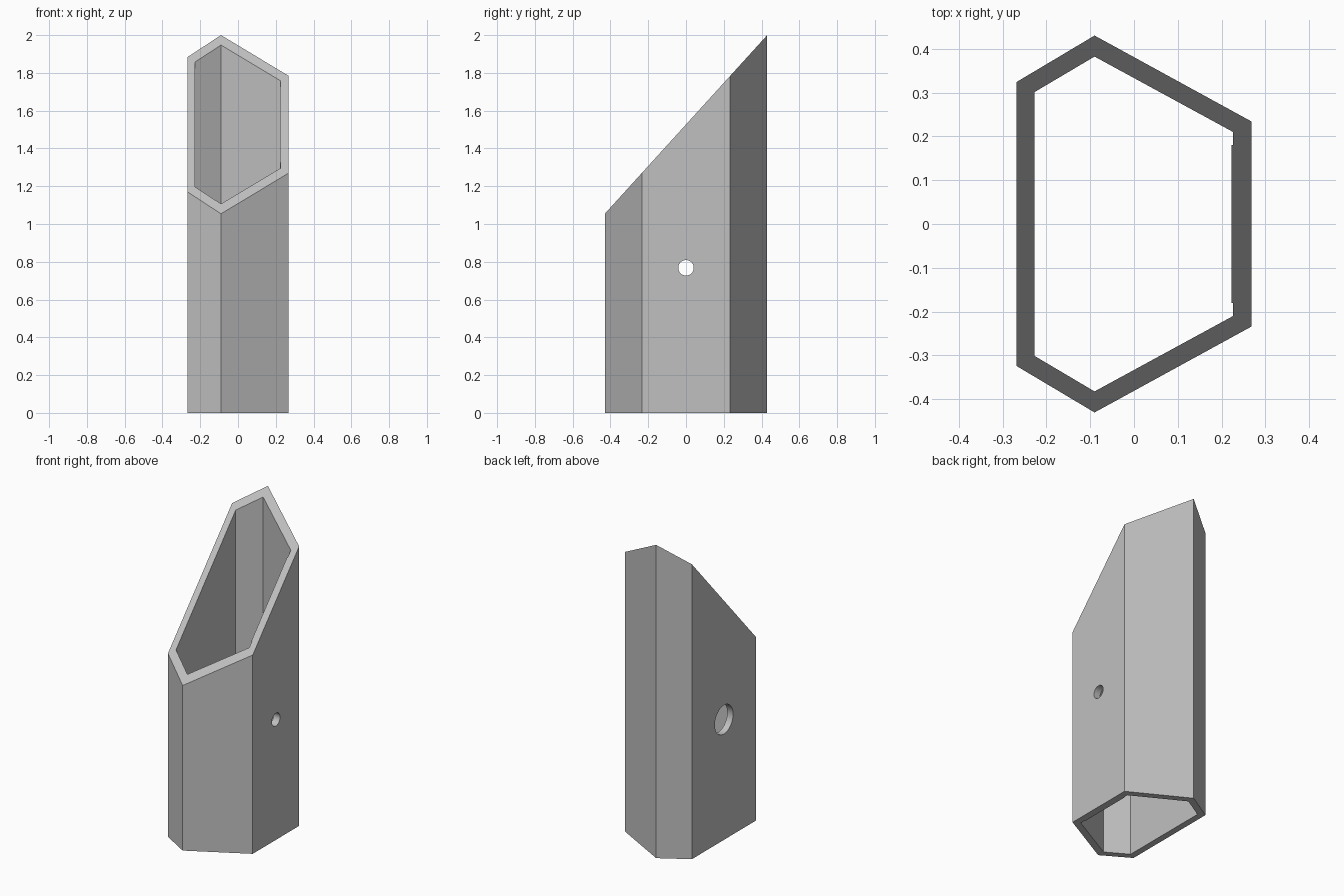
import bpy, bmesh, math
from mathutils import Vector

cube = bpy.data.objects.get("Cube")
if cube:
    bpy.data.objects.remove(cube, do_unlink=True)

SLOPE = 1.1          # rise of the slanted cut per unit of y
MID_HEIGHT = 1.527   # height of the cut at y = 0
HOLE_Z = 0.768

grey = bpy.data.materials.new("plain grey")
grey.use_nodes = True
colour = (0.53, 0.53, 0.53, 1)
grey.diffuse_color = colour
grey.node_tree.nodes["Principled BSDF"].inputs["Base Color"].default_value = colour


def prism(name, half, bottom, extra):
    """Extrude a profile mirrored across y = 0 up to the slanted cut."""
    outline = half + [(x, -y) for x, y in reversed(half) if y > 0]
    bm = bmesh.new()
    base = bm.faces.new([bm.verts.new((x, y, bottom)) for x, y in outline])
    top = bmesh.ops.extrude_face_region(bm, geom=[base])["geom"]
    for v in top:
        if isinstance(v, bmesh.types.BMVert):
            v.co.z = MID_HEIGHT + SLOPE * v.co.y + extra
    bmesh.ops.recalc_face_normals(bm, faces=bm.faces)
    mesh = bpy.data.meshes.new(name)
    bm.to_mesh(mesh)
    bm.free()
    mesh.materials.append(grey)
    obj = bpy.data.objects.new(name, mesh)
    bpy.context.collection.objects.link(obj)
    return obj


def drill(name, x, radius):
    """Cylinder along x used to cut a round hole in one wall."""
    bpy.ops.mesh.primitive_cylinder_add(
        vertices=48, radius=radius, depth=0.2,
        location=(x, 0, HOLE_Z), rotation=(0, math.pi / 2, 0))
    obj = bpy.context.object
    obj.name = name
    obj.data.materials.append(grey)
    return obj


# Six-sided tube body
body = prism("slanted_tube", [(-0.268, 0.324), (-0.09, 0.43), (0.268, 0.234)], 0, 0)

# Bore, with a shallow raised pad along the +x wall, and the two holes
bore = prism("bore_cutter", [(-0.227, 0.301), (-0.09, 0.382), (0.226, 0.21),
                             (0.226, 0.18), (0.222, 0.18)], -0.2, 0.2)
cutters = [bore,
           drill("small_hole_cutter", 0.268, 0.041),
           drill("large_hole_cutter", -0.268, 0.092)]

for cutter in cutters:
    cutter.hide_render = True
    mod = body.modifiers.new(cutter.name, "BOOLEAN")
    mod.operation = "DIFFERENCE"
    mod.solver = "EXACT"
    mod.object = cutter

# Apply the cuts and remove the cutters
bpy.context.view_layer.objects.active = body
for mod in list(body.modifiers):
    bpy.ops.object.modifier_apply(modifier=mod.name)
for cutter in cutters:
    bpy.data.objects.remove(cutter, do_unlink=True)

# Smooth only the round hole walls
bpy.ops.object.select_all(action="DESELECT")
body.select_set(True)
bpy.ops.object.shade_smooth_by_angle(angle=math.radians(20))
